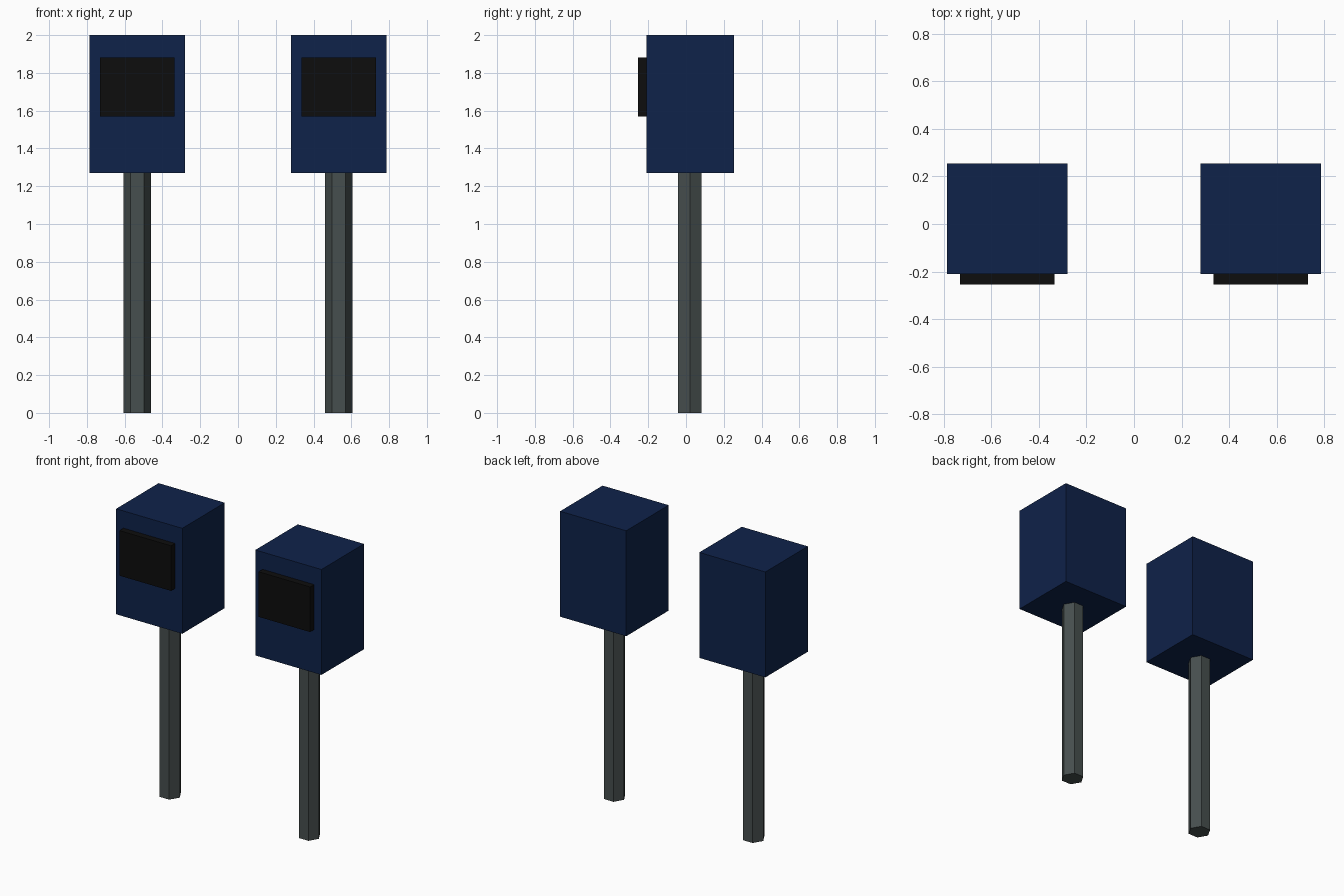
import bpy, math

if "Cube" in bpy.data.objects:
    bpy.data.objects.remove(bpy.data.objects["Cube"])

def material(name, rgb):
    m = bpy.data.materials.new(name)
    m.diffuse_color = (*rgb, 1.0)
    m.use_nodes = True
    m.node_tree.nodes["Principled BSDF"].inputs["Base Color"].default_value = m.diffuse_color
    return m

navy = material("navy blue", (0.0045, 0.016, 0.068))
grey = material("dark grey metal", (0.062, 0.078, 0.077))
black = material("black", (0.004, 0.004, 0.004))

def box(name, lo, hi, mat):
    centre = [(a + b) / 2 for a, b in zip(lo, hi)]
    bpy.ops.mesh.primitive_cube_add(size=1, location=centre)
    o = bpy.context.object
    o.name = name
    o.scale = [b - a for a, b in zip(lo, hi)]
    bpy.ops.object.transform_apply(location=False, rotation=False, scale=True)
    o.data.materials.append(mat)

POST_TOP = 1.27
for side, cx in (("left", -0.533), ("right", 0.533)):
    # Housing on top of the post
    box(side + "_housing", (cx - 0.253, -0.21, POST_TOP), (cx + 0.253, 0.2545, 2.0), navy)
    # Raised panel on the front
    box(side + "_front_panel", (cx - 0.198, -0.2545, 1.569), (cx + 0.198, -0.21, 1.881), black)
    # Hexagonal post with corners pointing left and right
    bpy.ops.mesh.primitive_cylinder_add(vertices=6, radius=0.073, depth=POST_TOP,
                                        location=(cx, 0.02, POST_TOP / 2),
                                        rotation=(0, 0, math.pi / 2))
    post = bpy.context.object
    post.name = side + "_post"
    post.data.materials.append(grey)
